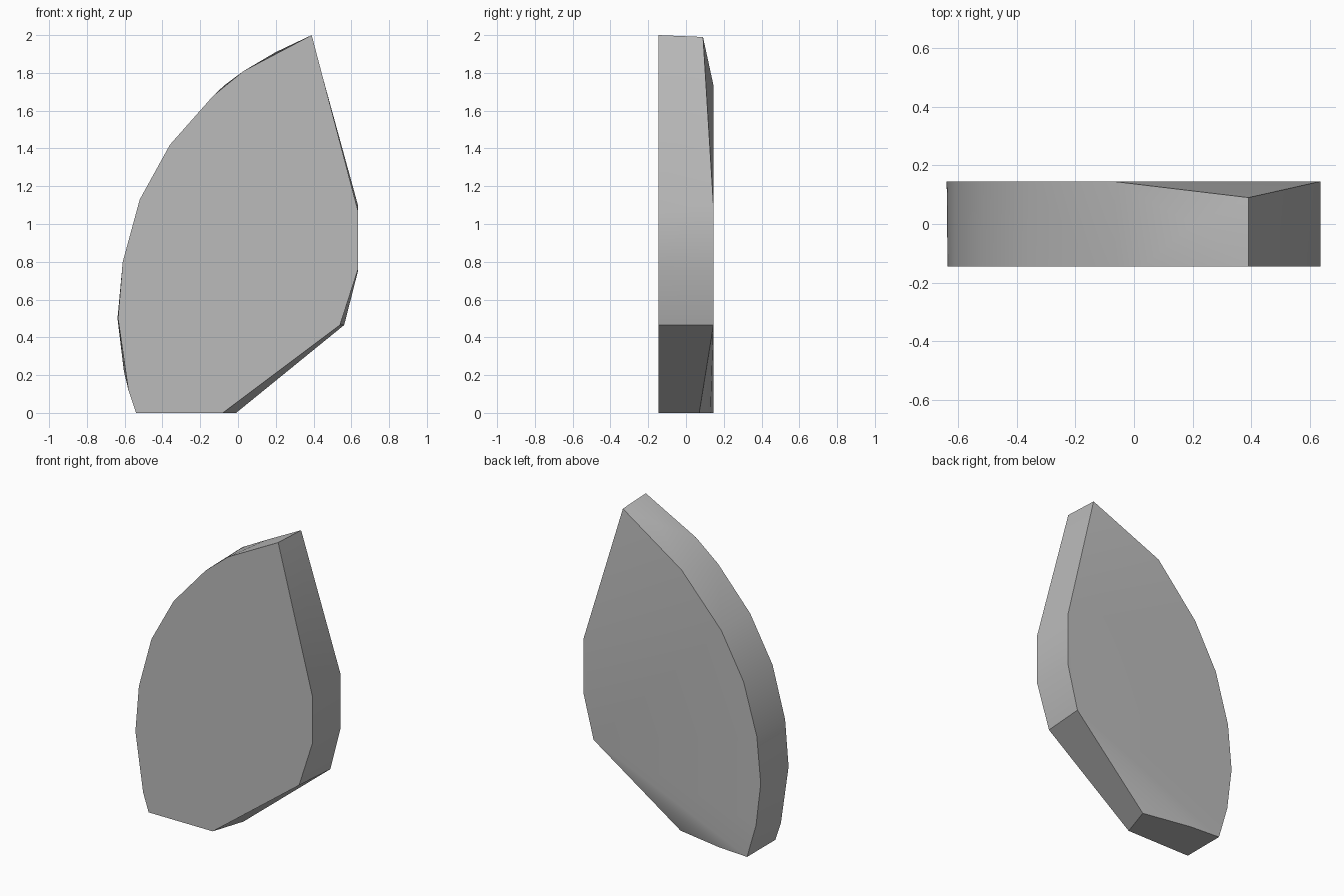
import bpy
import bmesh
import math

cube = bpy.data.objects.get("Cube")
if cube:
    bpy.data.objects.remove(cube, do_unlink=True)

FRONT, BACK = -0.145, 0.145

# Outline, from the tip down the curved side and back up:
# front x, front z, then back x, back z, back y
outline = [
    (0.39, 2.0, 0.39, 1.99, 0.09),
    (0.03, 1.81, -0.07, 1.736, BACK),
    (-0.13, 1.68, -0.07, 1.736, BACK),
    (-0.36, 1.42, -0.355, 1.42, BACK),
    (-0.52, 1.13, -0.515, 1.13, BACK),
    (-0.61, 0.8, -0.61, 0.8, BACK),
    (-0.635, 0.5, -0.638, 0.5, BACK),
    (-0.58, 0.12, -0.604, 0.22, BACK),
    (-0.54, 0, -0.54, 0, BACK),
    (-0.54, 0, -0.33, 0, 0.13),
    (-0.08, 0, -0.01, 0, 0.07),
    (0.54, 0.465, 0.562, 0.465, BACK),
    (0.635, 0.76, 0.635, 0.75, BACK),
    (0.635, 1.07, 0.635, 1.1, BACK),
]

bm = bmesh.new()
front = [bm.verts.new((r[0], FRONT, r[1])) for r in outline]
back = [bm.verts.new((r[2], r[4], r[3])) for r in outline]
count = len(outline)

# Tip edge has a small bulge between its corners
bulge = bm.verts.new((0.2, 0.0, 1.91))
ring = [front[0], front[1], back[1], back[0]]
for i in range(4):
    bm.faces.new((ring[i], ring[(i + 1) % 4], bulge))

# Rim
for i in range(1, count):
    j = (i + 1) % count
    bm.faces.new((front[i], front[j], back[j], back[i]))

# Flat front; back is flat with chamfered tip and foot
bm.faces.new(front[:9] + front[10:])
bm.faces.new([back[1]] + back[3:9] + back[11:])
bm.faces.new((back[0], back[1], back[13]))
bm.faces.new((back[8], back[9], back[11]))
bm.faces.new((back[9], back[10], back[11]))

bmesh.ops.remove_doubles(bm, verts=bm.verts, dist=0.0005)
bmesh.ops.recalc_face_normals(bm, faces=bm.faces)
mesh = bpy.data.meshes.new("stone_slab")
bm.to_mesh(mesh)
bm.free()

# Plain grey stone
stone = bpy.data.materials.new("stone_grey")
stone.use_nodes = True
grey = (0.5, 0.5, 0.5, 1)
stone.diffuse_color = grey
stone.node_tree.nodes["Principled BSDF"].inputs["Base Color"].default_value = grey
mesh.materials.append(stone)

slab = bpy.data.objects.new("stone_slab", mesh)
bpy.context.collection.objects.link(slab)
bpy.context.view_layer.objects.active = slab
slab.select_set(True)
bpy.ops.object.shade_smooth_by_angle(angle=math.radians(30))
